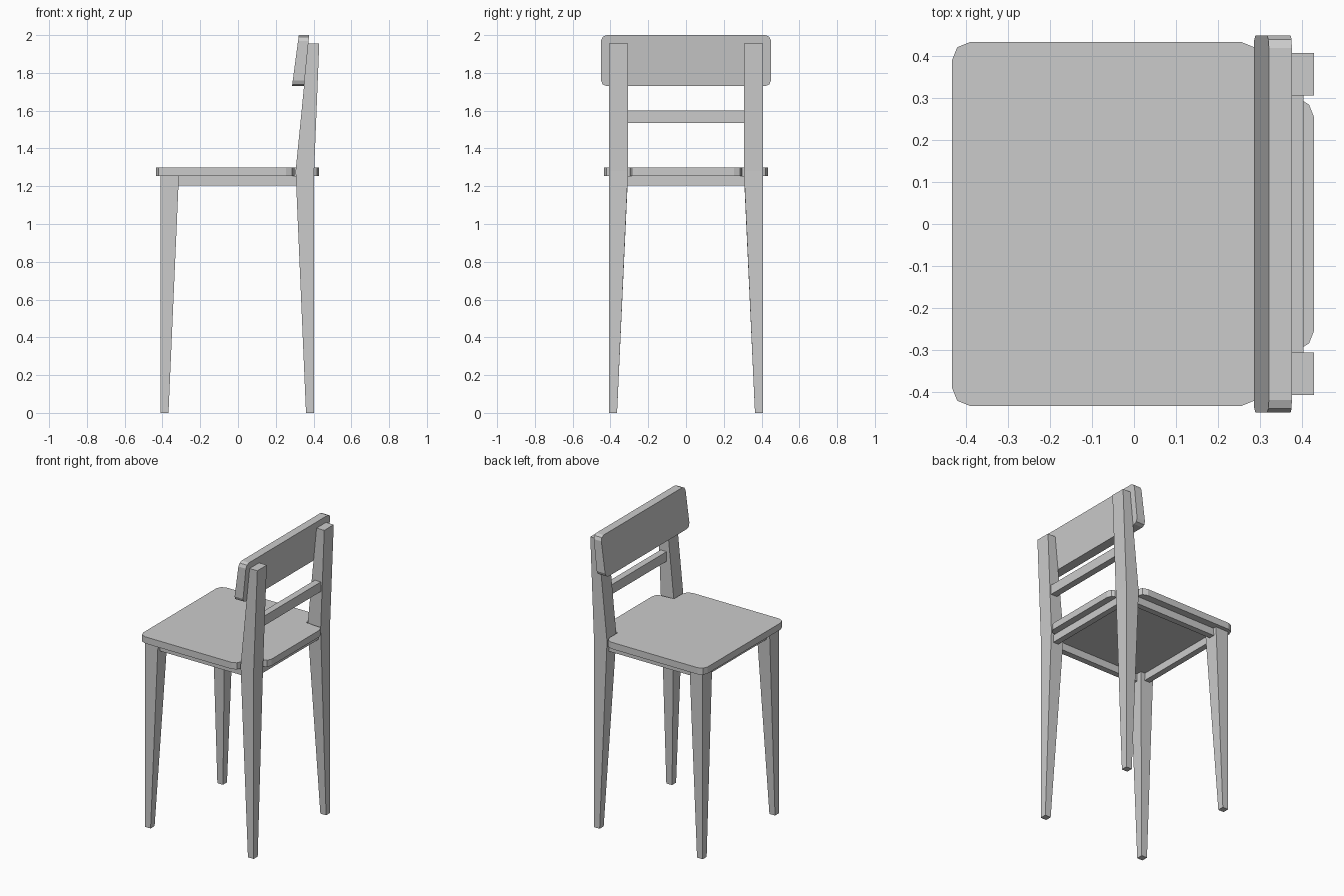
import bpy, bmesh

if "Cube" in bpy.data.objects:
    bpy.data.objects.remove(bpy.data.objects["Cube"])


def loft(name, rings):
    """Closed solid skinned through a list of equal-length vertex rings."""
    bm = bmesh.new()
    loops = [[bm.verts.new(p) for p in ring] for ring in rings]
    n = len(loops[0])
    for a, b in zip(loops, loops[1:]):
        for i in range(n):
            j = (i + 1) % n
            bm.faces.new((a[i], a[j], b[j], b[i]))
    bm.faces.new(loops[0])
    bm.faces.new(loops[-1])
    bmesh.ops.recalc_face_normals(bm, faces=bm.faces)
    mesh = bpy.data.meshes.new(name)
    bm.to_mesh(mesh)
    bm.free()
    obj = bpy.data.objects.new(name, mesh)
    bpy.context.collection.objects.link(obj)
    return obj


def rect(x0, x1, y0, y1, z):
    return [(x0, y0, z), (x1, y0, z), (x1, y1, z), (x0, y1, z)]


def box(name, x0, x1, y0, y1, z0, z1):
    return loft(name, [rect(x0, x1, y0, y1, z0), rect(x0, x1, y0, y1, z1)])


# Seat: rounded board, notched around the back posts
half = [(-0.435, 0.39), (-0.422, 0.422), (-0.39, 0.435), (0.255, 0.435),
        (0.287, 0.422), (0.30, 0.39), (0.30, 0.30), (0.405, 0.293),
        (0.418, 0.285), (0.43, 0.255)]
outline = half + [(x, -y) for x, y in reversed(half)]
loft("seat", [[(x, y, z) for x, y in outline] for z in (1.255, 1.30)])

# Legs: straight outside, tapered inside; the back ones continue as posts
for side, s in (("left", 1), ("right", -1)):
    loft("front_leg_" + side, [
        rect(-0.41, -0.368, s * 0.365, s * 0.408, 0),
        rect(-0.41, -0.313, s * 0.307, s * 0.408, 1.255)])
    loft("back_leg_" + side, [
        rect(0.36, 0.403, s * 0.365, s * 0.408, 0),
        rect(0.305, 0.403, s * 0.307, s * 0.408, 1.28),
        rect(0.372, 0.43, s * 0.307, s * 0.408, 1.955)])
    # Side aprons
    y0, y1 = sorted((s * 0.345, s * 0.385))
    box("side_apron_" + side, -0.33, 0.32, y0, y1, 1.205, 1.255)

# Front and back aprons
box("front_apron", -0.385, -0.345, -0.32, 0.32, 1.205, 1.255)
box("back_apron", 0.345, 0.385, -0.32, 0.32, 1.205, 1.255)

# Slat between the posts
box("back_slat", 0.36, 0.405, -0.31, 0.31, 1.535, 1.60)

# Tilted backrest board with rounded corners
w, z0, z1, r = 0.45, 1.73, 2.0, 0.03
quarter = [(w - r, z1), (w - 0.3 * r, z1 - 0.3 * r), (w, z1 - r)]
right = quarter + [(y, z0 + z1 - z) for y, z in reversed(quarter)]
shape = right + [(-y, z) for y, z in reversed(right)]


def slope(z, lo, hi):
    return lo + (hi - lo) * (z - z0) / (z1 - z0)


loft("backrest", [[(slope(z, lo, hi), y, z) for y, z in shape]
                  for lo, hi in ((0.286, 0.322), (0.35, 0.377))])
